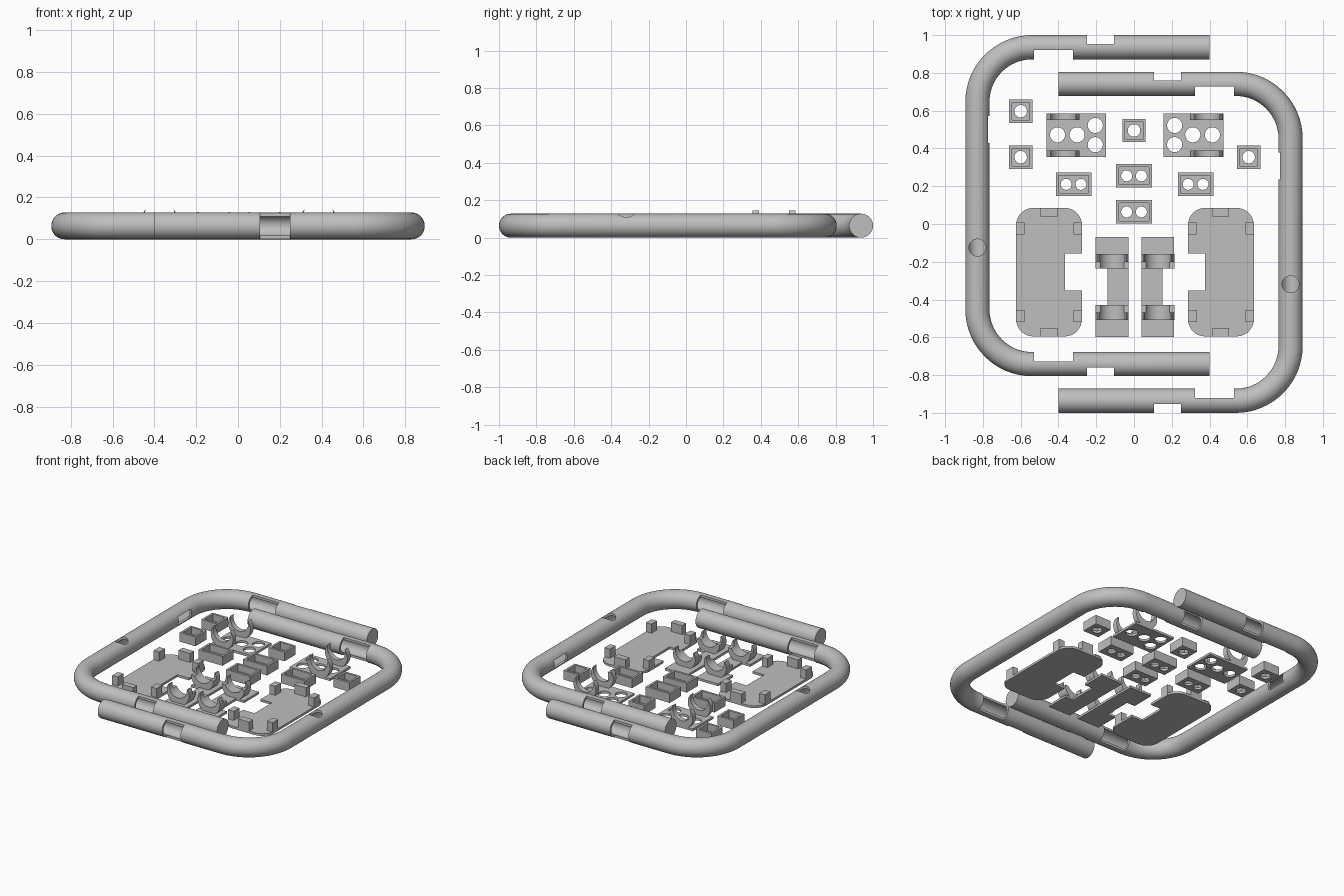
import bpy, bmesh
from math import sin, cos, pi, asin
from mathutils import Vector

default = bpy.data.objects.get("Cube")
if default:
    bpy.data.objects.remove(default, do_unlink=True)

grey = bpy.data.materials.new("plain grey")
grey.use_nodes = True
tone = (0.52, 0.52, 0.52, 1)
grey.diffuse_color = tone
grey.node_tree.nodes["Principled BSDF"].inputs["Base Color"].default_value = tone

MID = 0.005      # mirror line of the loose parts
R = 0.064        # tube radius
BORE = 0.048     # hollow inside the tube
BACK, FRONT, SIDE = 0.936, -0.742, -0.829   # centre lines of a frame


def finish(bm, name):
    bmesh.ops.recalc_face_normals(bm, faces=bm.faces)
    mesh = bpy.data.meshes.new(name)
    bm.to_mesh(mesh)
    bm.free()
    mesh.materials.append(grey)
    ob = bpy.data.objects.new(name, mesh)
    bpy.context.scene.collection.objects.link(ob)
    return ob


def prism(name, outline, low, high, upright=False):
    """Extrude an outline along z, or along y when upright."""
    bm = bmesh.new()
    place = (lambda p: (p[0], low, p[1])) if upright else (lambda p: (p[0], p[1], low))
    face = bm.faces.new([bm.verts.new(place(p)) for p in outline])
    new = bmesh.ops.extrude_face_region(bm, geom=[face])["geom"]
    step = Vector((0, high - low, 0)) if upright else Vector((0, 0, high - low))
    bmesh.ops.translate(bm, vec=step, verts=[v for v in new if isinstance(v, bmesh.types.BMVert)])
    return finish(bm, name)


def box(name, x0, x1, y0, y1, z0, z1):
    return prism(name, [(x0, y0), (x1, y0), (x1, y1), (x0, y1)], z0, z1)


def disc(x, y, r, z0, z1):
    ring = [(x + r * cos(a * pi / 20), y + r * sin(a * pi / 20)) for a in range(40)]
    return prism("hole_cutter", ring, z0, z1)


def cut(ob, cutters):
    """Subtract the cutters, apply the result, then drop the cutters."""
    for c in cutters:
        mod = ob.modifiers.new("cut", "BOOLEAN")
        mod.operation, mod.solver, mod.object = "DIFFERENCE", "EXACT", c
    graph = bpy.context.evaluated_depsgraph_get()
    mesh = bpy.data.meshes.new_from_object(ob.evaluated_get(graph))
    ob.modifiers.clear()
    ob.data = mesh
    for c in cutters:
        bpy.data.objects.remove(c, do_unlink=True)
    return ob


def tube(name, side, shift, r, end):
    """Sweep a round section along a U with two rounded corners."""
    bend = 0.29
    path = [(end, BACK, 0, 1)]
    for cy, start in ((BACK - bend, pi / 2), (FRONT + bend, pi)):
        for i in range(17):
            a = start + i * pi / 32
            path.append((SIDE + bend + bend * cos(a), cy + bend * sin(a), cos(a), sin(a)))
    path.append((end, FRONT, 0, -1))
    bm = bmesh.new()
    rings = []
    for px, py, nx, ny in path:
        rings.append([bm.verts.new((side * (px + nx * r * cos(t * pi / 24)),
                                    py + shift + ny * r * cos(t * pi / 24),
                                    R + r * sin(t * pi / 24))) for t in range(48)])
    for a, b in zip(rings, rings[1:]):
        for t in range(48):
            u = (t + 1) % 48
            bm.faces.new((a[t], a[u], b[u], b[t]))
    bm.faces.new(rings[0])
    bm.faces.new(rings[-1])
    return finish(bm, name)


# Hollow tube frames with side notches, a round hole and an inner window
def frame(name, side, shift):
    ob = tube(name, side, shift, R, 0.4)
    cutters = [tube("bore_cutter", side, shift, BORE, 0.385)]

    def block(x0, x1, y0, y1, z0, z1):
        lo, hi = sorted((side * x0, side * x1))
        lo_y, hi_y = sorted((y0 + shift, y1 + shift))
        cutters.append(box("notch_cutter", lo, hi, lo_y, hi_y, z0, z1))
    for rail, out in ((BACK, 1), (FRONT, -1)):
        block(-0.53, -0.322, rail - out * 0.0145, rail - out * 0.1, -0.1, 0.2)
        block(-0.248, -0.105, rail + out * 0.0165, rail + out * 0.1, -0.1, 0.2)
    block(-0.80, -0.74, 0.43, 0.573, R - 0.03, R + 0.03)
    cutters.append(disc(side * SIDE, -0.125 + shift, 0.045, R, 0.2))
    cut(ob, cutters)


frame("right_tube_frame", 1, 0)
frame("left_tube_frame", -1, -0.194)


# Open clip that grips a tube: crescent between two arcs
def clip(name, x, y0, y1, tip):
    def arc(cz, r):
        a = asin((tip - cz) / r)
        return [(x + r * cos(t), cz + r * sin(t))
                for t in (a - (pi + 2 * a) * i / 28 for i in range(29))]
    prism(name, arc(0.0875, 0.0875) + arc(0.122, 0.07)[::-1], y0, y1, True)


# Drilled plates, each with a pair of clips
for word, s in (("left", 1), ("right", -1)):
    xs = sorted((MID + s * 0.152, MID + s * 0.468))
    plate = box(word + "_drilled_plate", *xs, 0.355, 0.585, 0, 0.016)
    cut(plate, [disc(MID + s * x, y, 0.04, -0.1, 0.1) for x, y in
                ((0.41, 0.472), (0.306, 0.472), (0.21, 0.522), (0.21, 0.42))])
    clip(word + "_plate_front_clip", MID + s * 0.38, 0.355, 0.39, 0.144)
    clip(word + "_plate_back_clip", MID + s * 0.38, 0.55, 0.585, 0.144)


# Little open trays with drilled floors
def tray(name, x, y, half, holes, r):
    ob = box(name, x - half, x + half, y - 0.062, y + 0.062, 0, 0.065)
    w = 0.015
    cutters = [box("tray_cutter", x - half + w, x + half - w, y - 0.062 + w, y + 0.062 - w, 0.016, 0.2)]
    cutters += [disc(x + h, y, r, -0.1, 0.1) for h in holes]
    cut(ob, cutters)


for i, (x, y) in enumerate(((-0.6, 0.597), (-0.6, 0.354), (0, 0.495), (0.607, 0.354))):
    tray("single_tray_%d" % (i + 1), x, y, 0.062, [0], 0.033)
for i, (x, y) in enumerate(((-0.32, 0.21), (0.326, 0.21), (0, 0.255), (0, 0.064))):
    tray("double_tray_%d" % (i + 1), x, y, 0.094, [-0.039, 0.039], 0.029)

# Rounded cover plates with upright tabs and a notch on the inner side
for word, s in (("left", 1), ("right", -1)):
    cx, hx, cy, hy, rad = MID + s * 0.455, 0.174, -0.255, 0.34, 0.09
    outline = []
    for q, (sx, sy) in enumerate(((1, 1), (-1, 1), (-1, -1), (1, -1))):
        for i in range(9):
            a = (q + i / 8) * pi / 2
            outline.append((cx + sx * (hx - rad) + rad * cos(a), cy + sy * (hy - rad) + rad * sin(a)))
    cover = prism(word + "_cover_plate", outline, 0, 0.016)
    edge = cx - s * hx
    xs = sorted((edge - s * 0.05, edge + s * 0.09))
    cut(cover, [box("notch_cutter", *xs, cy - 0.098, cy + 0.098, -0.1, 0.1)])
    for sy in (1, -1):
        ys = sorted((cy + sy * hy, cy + sy * (hy - 0.044)))
        box(word + "_end_tab", cx - 0.044, cx + 0.044, *ys, 0, 0.08)
        ys = sorted((cy + sy * 0.2, cy + sy * 0.263))
        for sx in (1, -1):
            xs = sorted((cx + sx * hx, cx + sx * (hx - 0.044)))
            box(word + "_side_tab", *xs, *ys, 0, 0.08)

# Centre brackets: C-shaped plates with a clip and a low saddle at each end
for word, s in (("left", 1), ("right", -1)):
    near, web, far = 0.034, 0.145, 0.208
    shape = [(near, -0.07), (far, -0.07), (far, -0.235), (web, -0.235),
             (web, -0.43), (far, -0.43), (far, -0.597), (near, -0.597)]
    prism(word + "_centre_bracket", [(MID + s * x, y) for x, y in shape], 0, 0.016)
    x = MID + s * 0.121
    clip(word + "_back_clip", x, -0.2, -0.16, 0.13)
    clip(word + "_front_clip", x, -0.508, -0.468, 0.13)
    clip(word + "_back_saddle", x, -0.235, -0.2, 0.09)
    clip(word + "_front_saddle", x, -0.468, -0.43, 0.09)

# Smooth the round surfaces and keep crisp edges
bpy.ops.object.select_all(action="DESELECT")
for ob in bpy.context.scene.objects:
    if ob.type == "MESH":
        ob.select_set(True)
        bpy.context.view_layer.objects.active = ob
bpy.ops.object.shade_smooth_by_angle(angle=0.5)
